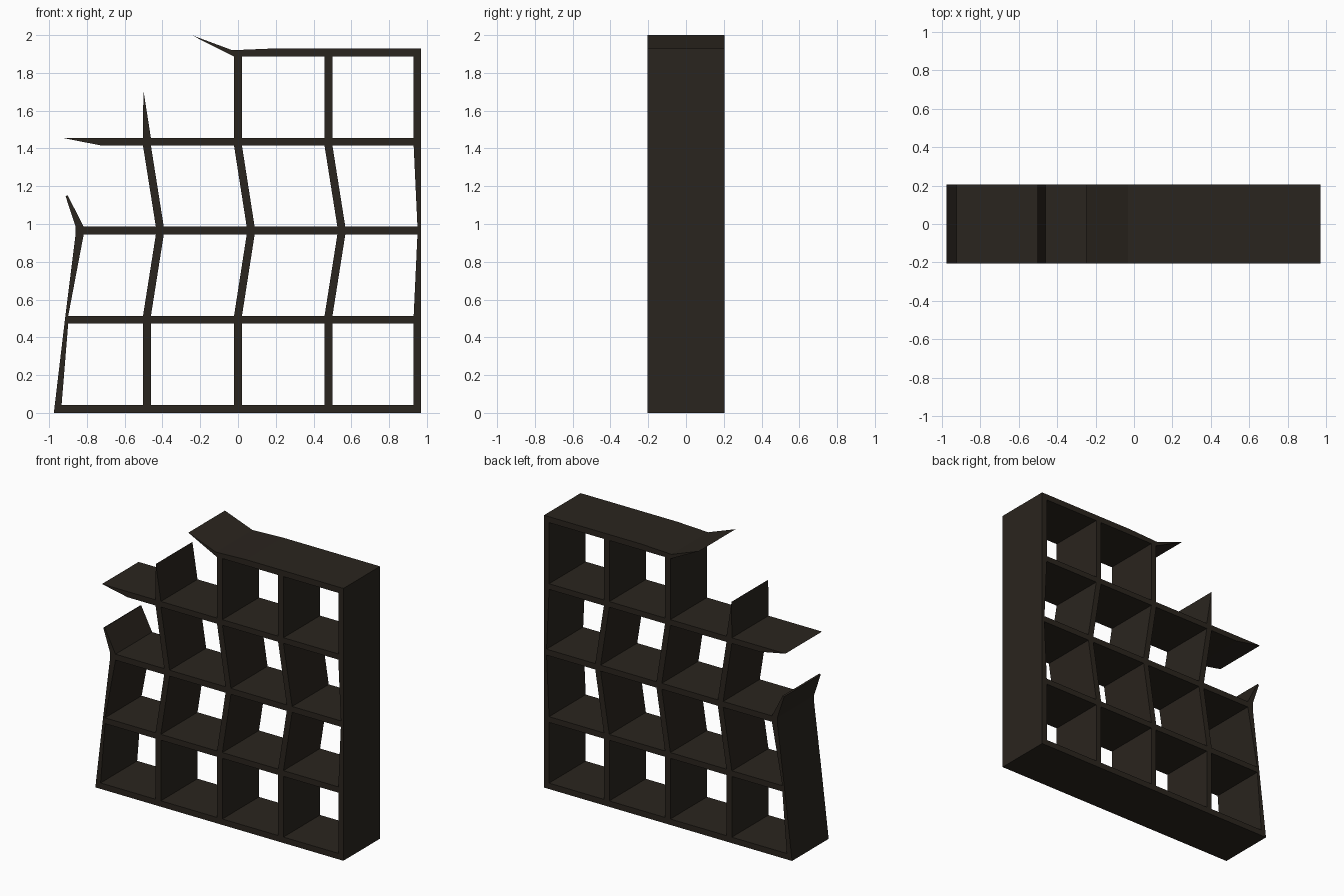
import bpy, bmesh

if "Cube" in bpy.data.objects:
    bpy.data.objects.remove(bpy.data.objects["Cube"])

DEPTH = 0.205  # half depth of the shelf unit

wood = bpy.data.materials.new("dark_wood")
wood.diffuse_color = (0.023, 0.018, 0.013, 1)
wood.use_nodes = True
wood.node_tree.nodes["Principled BSDF"].inputs["Base Color"].default_value = wood.diffuse_color


def board(name, profile):
    """Extrude a front-view (x, z) outline through the depth of the unit."""
    bm = bmesh.new()
    face = bm.faces.new([bm.verts.new((x, -DEPTH, z)) for x, z in profile])
    ext = bmesh.ops.extrude_face_region(bm, geom=[face], use_keep_orig=True)
    for g in ext["geom"]:
        if isinstance(g, bmesh.types.BMVert):
            g.co.y = DEPTH
    bmesh.ops.recalc_face_normals(bm, faces=bm.faces)
    me = bpy.data.meshes.new(name)
    bm.to_mesh(me)
    bm.free()
    me.materials.append(wood)
    ob = bpy.data.objects.new(name, me)
    bpy.context.collection.objects.link(ob)
    return ob


# Shelf levels: (underside, top)
Z0, Z1, Z2, Z3, Z4 = (0, 0.042), (0.472, 0.513), (0.944, 0.986), (1.415, 1.455), (1.888, 1.93)

# Horizontal boards
board("bottom_board", [(-0.934, 0), (0.93, 0), (0.93, Z0[1]), (-0.934, Z0[1])])
board("lower_shelf", [(-0.899, Z1[0]), (0.93, Z1[0]), (0.93, Z1[1]), (-0.899, Z1[1])])
board("middle_shelf", [(-0.817, Z2[0]), (0.95, Z2[0]), (0.95, Z2[1]), (-0.817, Z2[1])])
board("upper_shelf", [(-0.722, Z3[0]), (0.93, Z3[0]), (0.93, Z3[1]), (-0.923, Z3[1])])
board("top_board", [(-0.024, Z4[0]), (0.93, Z4[0]), (0.93, Z4[1]), (0.21, Z4[1]),
                    (-0.03, 1.92), (-0.246, 2.0)])

# Leaning left wall with its broken tip
board("left_wall", [(-0.975, 0), (-0.934, 0), (-0.934, Z0[1]), (-0.899, Z1[0]), (-0.899, Z1[1]),
                    (-0.817, Z2[0]), (-0.817, Z2[1]), (-0.902, 1.152), (-0.913, 1.148),
                    (-0.86, Z2[1]), (-0.86, Z2[0]), (-0.914, Z1[1])])

# Right wall, pinched at the middle shelf
board("right_wall", [(0.93, 0), (0.97, 0), (0.97, Z4[1]), (0.93, Z4[1]), (0.93, Z3[0]),
                     (0.95, Z2[1]), (0.95, Z2[0]), (0.93, Z1[1])])

# Dividers: each bay spans two shelves and leans toward the shifted middle shelf
W = 0.021
for column, x, mid in (("left", -0.482, -0.414), ("centre", 0.0, 0.067), ("right", 0.479, 0.547)):
    tiers = [("first", Z0[1], Z1[0], x, x),
             ("second", Z1[1], Z2[0], x, mid),
             ("third", Z2[1], Z3[0], mid, x)]
    if column != "left":
        tiers.append(("fourth", Z3[1], Z4[0], x, x))
    for tier, za, zb, xa, xb in tiers:
        board(f"{column}_divider_{tier}_tier",
              [(xa - W, za), (xa + W, za), (xb + W, zb), (xb - W, zb)])

# Broken-off stub of the left divider
board("left_divider_stub", [(-0.503, Z3[1]), (-0.461, Z3[1]), (-0.501, 1.71)])
